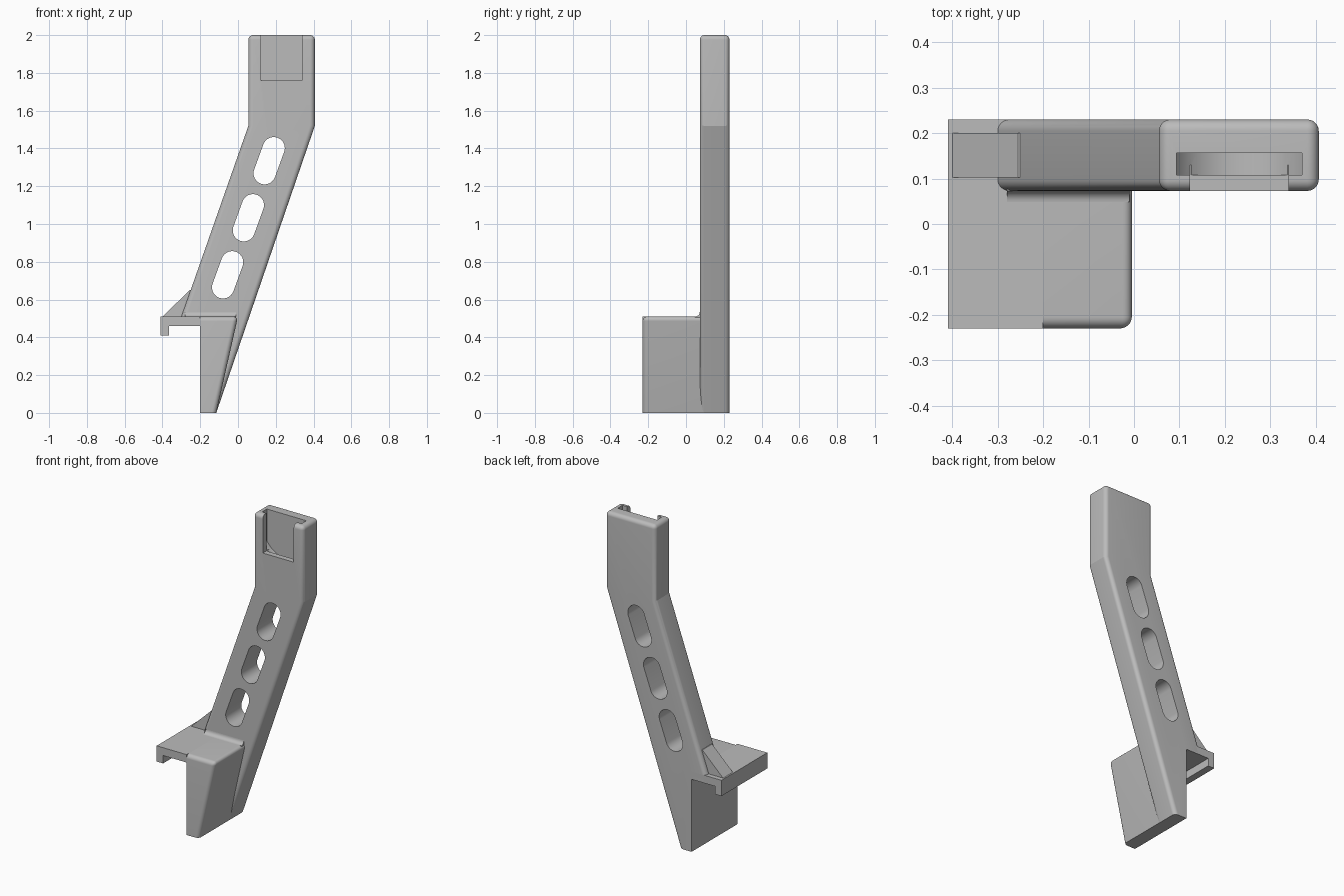
import bpy, bmesh, math
from mathutils import Vector

if "Cube" in bpy.data.objects:
    bpy.data.objects.remove(bpy.data.objects["Cube"], do_unlink=True)

GREY = (0.5, 0.5, 0.5, 1)
mat = bpy.data.materials.new("matte grey")
mat.use_nodes = True
mat.diffuse_color = GREY
next(n for n in mat.node_tree.nodes if n.type == 'BSDF_PRINCIPLED').inputs["Base Color"].default_value = GREY

FRONT, BACK = 0.073, 0.23      # arm thickness
TOP = 0.51                     # shelf height


def prism(name, profile, lo, hi, axis="y", round_rule=None, radius=0.025):
    """Extrude a profile (x,z along y, or y,z along x), rounding chosen edges."""
    bm = bmesh.new()
    place = (lambda p, d: (p[0], d, p[1])) if axis == "y" else (lambda p, d: (d, p[0], p[1]))
    face = bm.faces.new([bm.verts.new(place(p, lo)) for p in profile])
    ext = bmesh.ops.extrude_face_region(bm, geom=[face])
    shift = place((0, 0), hi - lo)
    bmesh.ops.translate(bm, vec=shift, verts=[g for g in ext["geom"] if isinstance(g, bmesh.types.BMVert)])
    bmesh.ops.recalc_face_normals(bm, faces=bm.faces)
    if round_rule:
        edges = [e for e in bm.edges
                 if round_rule((e.verts[0].co + e.verts[1].co) / 2, e.verts[0].co - e.verts[1].co)]
        bmesh.ops.bevel(bm, geom=edges, offset=radius, segments=8, profile=0.5, affect='EDGES')
    mesh = bpy.data.meshes.new(name)
    bm.to_mesh(mesh)
    bm.free()
    mesh.materials.append(mat)
    ob = bpy.data.objects.new(name, mesh)
    bpy.context.collection.objects.link(ob)
    return ob


def arc(cx, cz, r, start, end, steps):
    angles = [math.radians(start + (end - start) * i / steps) for i in range(steps + 1)]
    return [(cx + r * math.cos(a), cz + r * math.sin(a)) for a in angles]


def cut(target, cutter):
    cutter.hide_render = True
    mod = target.modifiers.new("cut", 'BOOLEAN')
    mod.operation, mod.solver, mod.object = 'DIFFERENCE', 'EXACT', cutter
    bpy.context.view_layer.objects.active = target
    bpy.ops.object.modifier_apply(modifier=mod.name)
    bpy.data.objects.remove(cutter, do_unlink=True)


# Leaning arm with upright head, rounded along its length and around the top
def arm_edges(mid, d):
    if abs(d.y) > 0.01:
        return mid.z > 1.9
    return mid.z > 0.01 and not (mid.z < 0.48 and mid.x < -0.15)


arm = prism("arm", [(-0.2, 0), (-0.115, 0), (0.407, 1.52), (0.407, 2), (0.055, 2),
                    (0.055, 1.52), (-0.314, 0.47), (-0.2, 0.47)], FRONT, BACK, round_rule=arm_edges)

# Three slanted slots through the arm
lean = Vector((0.342, 0.94))
tilt = math.degrees(math.atan2(lean.y, lean.x))
for i in range(3):
    c = Vector((0.165 - 0.11 * i, 1.335 - 0.302 * i))
    a, b = c + lean * 0.071, c - lean * 0.071
    outline = arc(a.x, a.y, 0.0585, tilt - 90, tilt + 90, 20) + arc(b.x, b.y, 0.0585, tilt + 90, tilt + 270, 20)
    cut(arm, prism("slot_cutter", outline, 0, 0.3))

# Open-topped pocket in the head: narrow front window, wider chamber with bowed floor
cut(arm, prism("window_cutter", [(0.123, 1.76), (0.34, 1.76), (0.34, 2.1), (0.123, 2.1)], 0, 0.13))
floor = arc(0.232, 1.88, 0.16, 210, 330, 20)
cut(arm, prism("chamber_cutter", floor + [(floor[-1][0], 2.1), (floor[0][0], 2.1)], 0.108, 0.156))

# Tapered support block, rounded on its outer right edges and front top
def block_edges(mid, d):
    if abs(d.y) > 0.01:
        return mid.x > -0.05 and mid.z > 0.4
    return mid.y < 0 and mid.z > 0.1 and mid.x > -0.15


block = prism("support_block", [(-0.2, 0), (-0.115, 0), (0, TOP), (-0.2, TOP)], -BACK, 0.16,
              round_rule=block_edges)

# Shelf with hooked lip
shelf = prism("shelf", [(-0.2, 0.46), (-0.2, TOP), (-0.41, TOP), (-0.41, 0.41), (-0.365, 0.41),
                        (-0.365, 0.46)], -BACK, BACK)

# Gusset bracing the arm on the shelf
gusset = prism("gusset", [(-0.4, TOP - 0.01), (-0.4, TOP), (-0.255, 0.65), (-0.22, 0.65),
                          (-0.22, TOP - 0.01)], 0.102, 0.2)

# Concave fillet where the shelf meets the arm
fillet = prism("fillet", arc(FRONT - 0.025, TOP + 0.025, 0.025, -90, 0, 8) + [(FRONT + 0.01, TOP + 0.025),
               (FRONT + 0.01, TOP - 0.01), (FRONT - 0.025, TOP - 0.01)], -0.28, -0.01, axis="x")

bpy.ops.object.select_all(action='DESELECT')
for ob in (arm, block, shelf, gusset, fillet):
    ob.select_set(True)
bpy.context.view_layer.objects.active = arm
bpy.ops.object.shade_smooth_by_angle(angle=math.radians(16))
